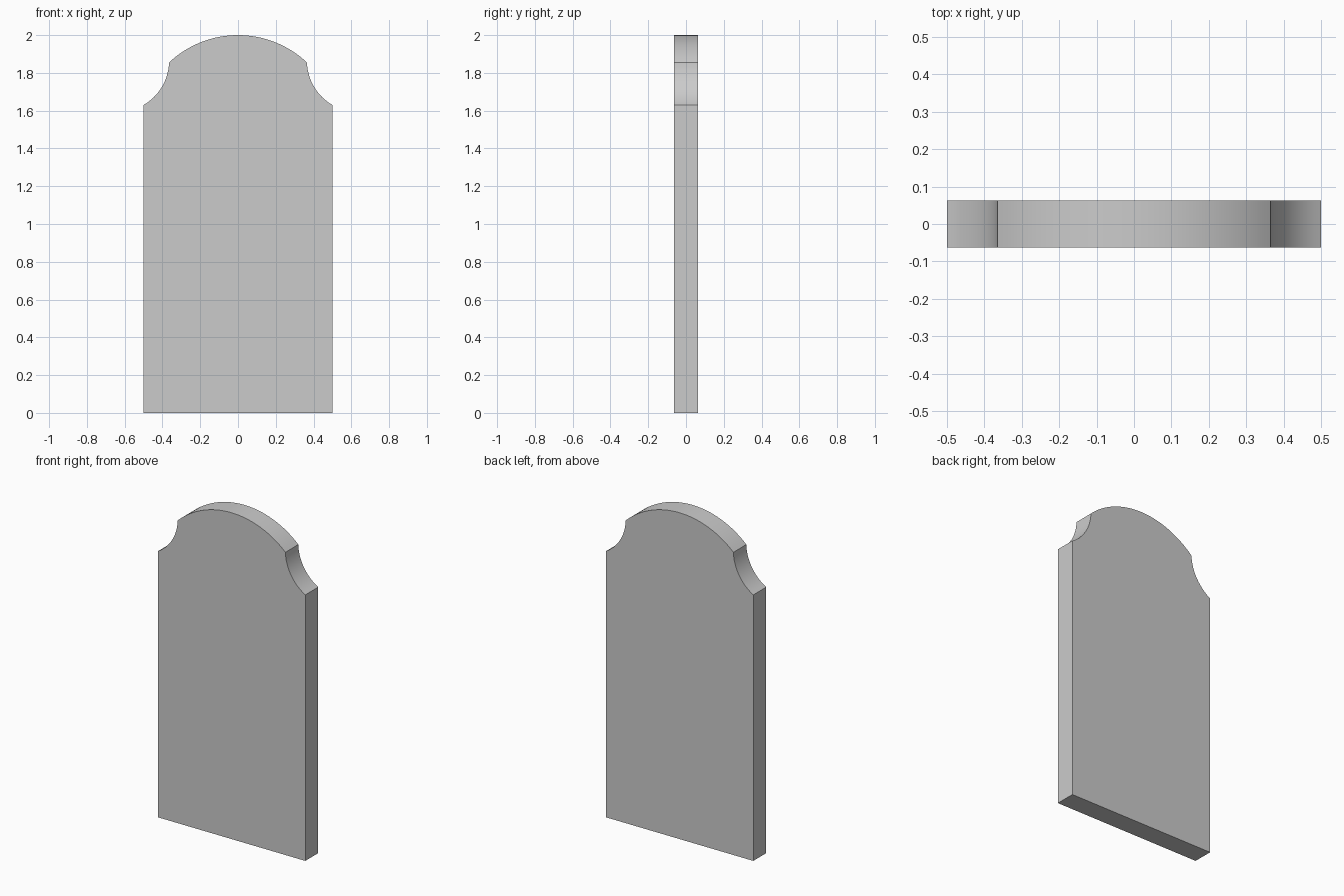
import bpy, bmesh
from math import asin, cos, sin, radians
from mathutils import Vector

if "Cube" in bpy.data.objects:
    bpy.data.objects.remove(bpy.data.objects["Cube"])

HALF_T = 0.0625


def arc(a, b, sag, n):
    """Points from a to b, bulging left of travel by sag (negative bulges right)."""
    a, b = Vector(a), Vector(b)
    d = b - a
    h = d.length / 2
    s = abs(sag)
    r = (h * h + s * s) / (2 * s)
    u = d.normalized()
    side = Vector((-u.y, u.x)) * (1 if sag > 0 else -1)
    centre = (a + b) / 2 + side * (s - r)
    half = asin(h / r)
    angles = [-half + 2 * half * i / n for i in range(n + 1)]
    return [centre + u * r * sin(t) + side * r * cos(t) for t in angles]


# Right half outline: side edge, scooped shoulder, half of the crown
shoulder = arc((0.5, 1.63), (0.365, 1.855), 0.034, 12)
crown = arc((0.365, 1.855), (-0.365, 1.855), -0.145, 32)
left = [Vector((-p.x, p.y)) for p in reversed(shoulder)]
outline = [Vector((-0.5, 0)), Vector((0.5, 0))] + shoulder + crown[1:-1] + left

# Slab: outline extruded through the thickness
bm = bmesh.new()
face = bm.faces.new([bm.verts.new((p.x, -HALF_T, p.y)) for p in outline])
ext = bmesh.ops.extrude_face_region(bm, geom=[face], use_keep_orig=True)
moved = [v for v in ext["geom"] if isinstance(v, bmesh.types.BMVert)]
bmesh.ops.translate(bm, verts=moved, vec=(0, 2 * HALF_T, 0))
bmesh.ops.recalc_face_normals(bm, faces=bm.faces)
mesh = bpy.data.meshes.new("headstone_slab")
bm.to_mesh(mesh)
bm.free()
slab = bpy.data.objects.new("headstone_slab", mesh)
bpy.context.collection.objects.link(slab)

# Smooth curved edges, crisp corners
bpy.context.view_layer.objects.active = slab
slab.select_set(True)
bpy.ops.object.shade_smooth_by_angle(angle=radians(25))
